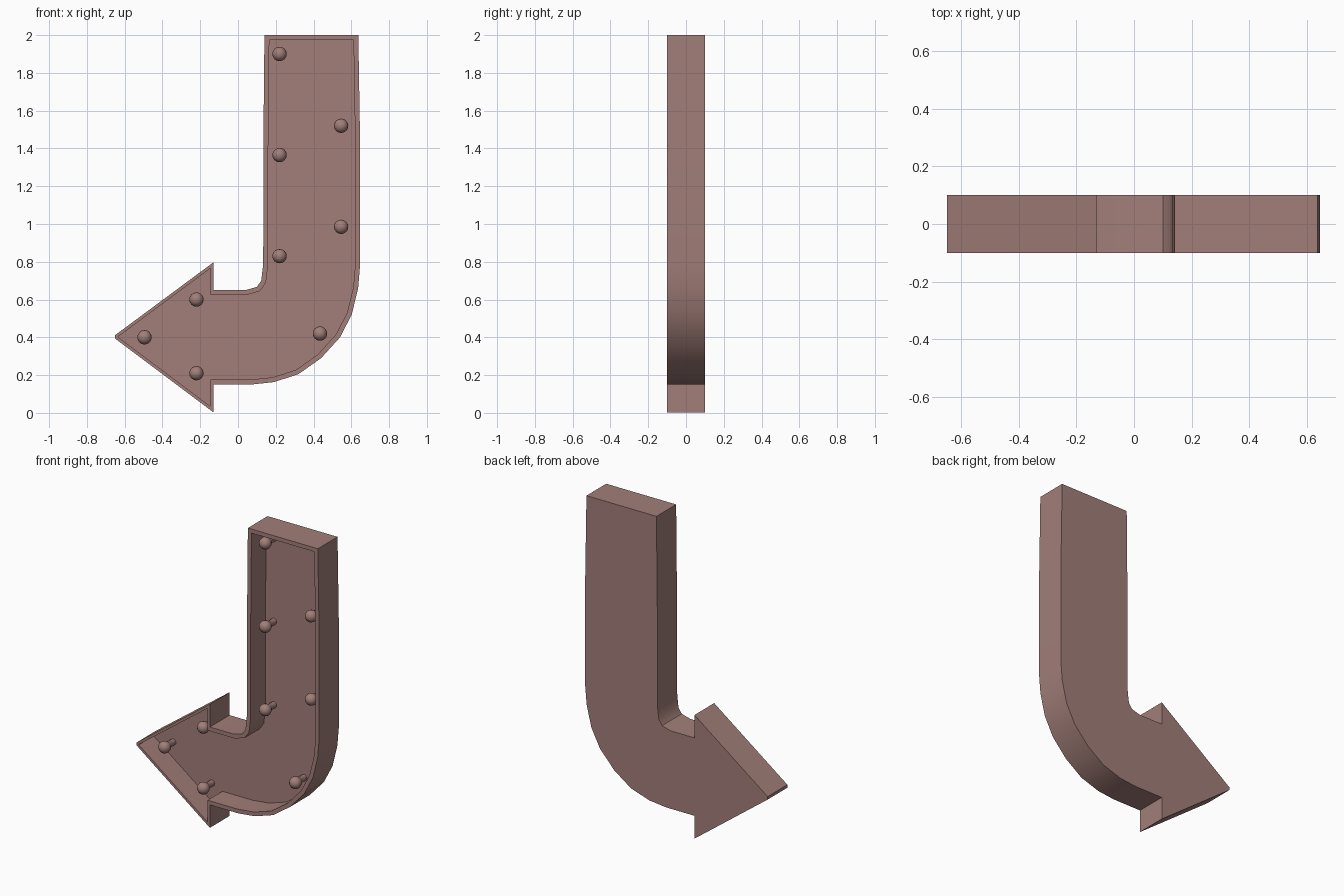
import bpy, bmesh, math
from mathutils import Vector

if "Cube" in bpy.data.objects:
    bpy.data.objects.remove(bpy.data.objects["Cube"])

mat = bpy.data.materials.new("dusty_rose")
mat.diffuse_color = (0.36, 0.21, 0.19, 1)
mat.use_nodes = True
mat.node_tree.nodes["Principled BSDF"].inputs["Base Color"].default_value = mat.diffuse_color

FRONT, BACK, FLOOR = -0.1, 0.1, 0.05

# Outline of the arrow (x, z), clockwise seen from the front
stem_right = [(0.14, 2.0), (0.637, 2.0), (0.647, 1.4), (0.647, 0.79)]
outer_bend = [(0.636, 0.66), (0.602, 0.52), (0.54, 0.40), (0.44, 0.29),
              (0.32, 0.205), (0.19, 0.163), (0.07, 0.15)]
head = [(-0.13, 0.15), (-0.13, 0.003), (-0.65, 0.393), (-0.65, 0.412),
        (-0.13, 0.797), (-0.13, 0.65)]
inner_bend = [(0.04, 0.65), (0.10, 0.667), (0.123, 0.70), (0.132, 0.775), (0.134, 0.9), (0.134, 1.4)]
outline = [Vector(p) for p in stem_right + outer_bend + head + inner_bend]


def wall_width(a, b):
    """Arrowhead walls are thinner than the stem walls."""
    return 0.016 if max(a.x, b.x) < -0.12 else 0.026


def inset(pts):
    out = []
    for i, p in enumerate(pts):
        a, b = pts[i - 1], pts[(i + 1) % len(pts)]
        d1, d2 = (p - a).normalized(), (b - p).normalized()
        n1, n2 = Vector((d1.y, -d1.x)), Vector((d2.y, -d2.x))
        w1, w2 = wall_width(a, p), wall_width(p, b)
        det = n1.x * n2.y - n1.y * n2.x
        if abs(det) < 0.05:
            off = (n1 + n2).normalized() * (w1 + w2) / 2
        else:
            off = Vector(((w1 * n2.y - w2 * n1.y) / det, (n1.x * w2 - n2.x * w1) / det))
        out.append(p + off)
    return out


def finish(bm, name):
    bmesh.ops.recalc_face_normals(bm, faces=bm.faces[:])
    me = bpy.data.meshes.new(name)
    bm.to_mesh(me)
    bm.free()
    me.materials.append(mat)
    ob = bpy.data.objects.new(name, me)
    bpy.context.collection.objects.link(ob)
    bpy.ops.object.select_all(action='DESELECT')
    ob.select_set(True)
    bpy.context.view_layer.objects.active = ob
    bpy.ops.object.shade_smooth_by_angle(angle=math.radians(35))
    return ob


# Arrow tray: back panel, outer walls, front rim, inner walls, recessed floor
bm = bmesh.new()
inner = inset(outline)
rings = [[bm.verts.new((p.x, y, p.y)) for p in pts] for pts, y in
         ((outline, BACK), (outline, FRONT), (inner, FRONT), (inner, FLOOR))]
bm.faces.new(rings[0])
bm.faces.new(rings[-1])
for r, s in zip(rings, rings[1:]):
    for i in range(len(r)):
        bm.faces.new((r[i - 1], r[i], s[i], s[i - 1]))
finish(bm, "arrow_tray")

# Light bulbs: turned profile (radius, y) with a slim socket and rounded globe
profile = [(0.02, FLOOR + 0.002), (0.02, 0.0), (0.032, -0.018), (0.038, -0.037),
           (0.034, -0.054), (0.022, -0.067), (0.0, -0.075)]
spots = [(0.22, 1.90), (0.22, 1.365), (0.22, 0.83), (0.546, 1.52), (0.546, 0.985),
         (0.434, 0.42), (-0.22, 0.60), (-0.22, 0.21), (-0.495, 0.40)]
for n, (x, z) in enumerate(spots, 1):
    bm = bmesh.new()
    verts = [bm.verts.new((x + r, y, z)) for r, y in profile]
    edges = [bm.edges.new(e) for e in zip(verts, verts[1:])]
    bmesh.ops.spin(bm, geom=verts + edges, cent=(x, 0, z), axis=(0, 1, 0),
                   angle=math.tau, steps=16)
    bmesh.ops.remove_doubles(bm, verts=bm.verts[:], dist=0.0005)
    finish(bm, f"bulb_{n}")
